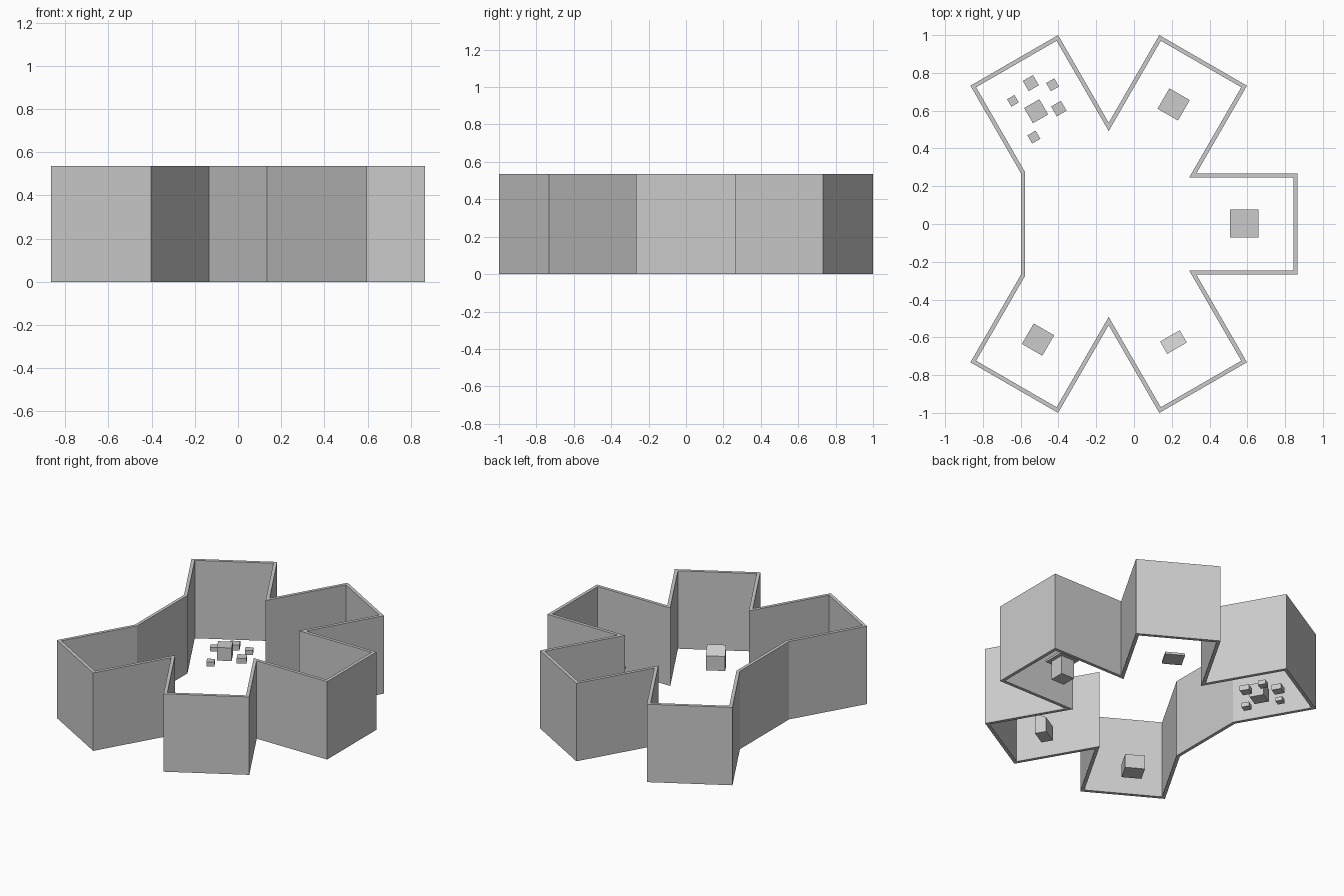
import bpy, bmesh
from math import radians, cos, sin, sqrt
from mathutils import Vector

if "Cube" in bpy.data.objects:
    bpy.data.objects.remove(bpy.data.objects["Cube"])

S = 2 / (2 + sqrt(3))      # room side, also wall height
CX = -S / 4                # centre of the hexagonal hall
T = 0.022                  # wall thickness


def make_object(name, bm):
    bmesh.ops.recalc_face_normals(bm, faces=bm.faces)
    mesh = bpy.data.meshes.new(name)
    bm.to_mesh(mesh)
    bm.free()
    obj = bpy.data.objects.new(name, mesh)
    bpy.context.collection.objects.link(obj)
    return obj


def block(name, x, y, size, angle=0, z=0, slope=0):
    """Box standing at height z; slope lifts the local +x edge of its top."""
    bm = bmesh.new()
    bmesh.ops.create_cube(bm, size=1)
    for v in bm.verts:
        lift = slope if v.co.z > 0 and v.co.x > 0 else 0
        v.co = Vector((v.co.x * size[0], v.co.y * size[1],
                       (v.co.z + 0.5) * size[2] + lift))
    obj = make_object(name, bm)
    obj.location = (x, y, z)
    obj.rotation_euler.z = radians(angle)
    return obj


def hex_point(deg):
    return Vector((CX + S * cos(radians(deg)), S * sin(radians(deg))))


# Wall outline: a hexagonal hall with square rooms on five sides
outline = []
for a in (-120, -60, 0, 60, 120):
    out = Vector((cos(radians(a)), sin(radians(a)))) * S
    p, q = hex_point(a - 30), hex_point(a + 30)
    if a == -120:
        outline.append(p)
    outline += [p + out, q + out, q]

# Mitred inner outline
inner = []
n = len(outline)
for i, p in enumerate(outline):
    d1 = (p - outline[i - 1]).normalized()
    d2 = (outline[(i + 1) % n] - p).normalized()
    n1, n2 = Vector((-d1.y, d1.x)), Vector((-d2.y, d2.x))
    inner.append(p + (n1 + n2) * T / (1 + n1.dot(n2)))

# Outer walls, open at top and bottom
bm = bmesh.new()
rings = [[bm.verts.new((p.x, p.y, z)) for p in loop]
         for loop, z in ((outline, 0), (outline, S), (inner, S), (inner, 0))]
for k in range(4):
    r0, r1 = rings[k], rings[(k + 1) % 4]
    for i in range(n):
        j = (i + 1) % n
        bm.faces.new((r0[i], r0[j], r1[j], r1[i]))
make_object("walls", bm)

# Pedestal with overhanging plate in the right room
block("pedestal_base", 0.583, 0.003, (0.10, 0.10, 0.13))
block("pedestal_top", 0.583, 0.003, (0.15, 0.15, 0.014), z=0.128)

# Floor pad, crate and sloped console in the other rooms
block("floor_pad", 0.21, 0.633, (0.125, 0.125, 0.015), 60)
block("crate", -0.508, -0.612, (0.125, 0.125, 0.095), 240)
block("console", 0.209, -0.625, (0.075, 0.12, 0.10), -60, slope=0.045)

# Cluster of boxes: one large, five small
block("large_box", -0.518, 0.597, (0.093, 0.093, 0.09), 120)
for i, (x, y, s) in enumerate(((-0.546, 0.746, 0.062), (-0.431, 0.737, 0.05),
                               (-0.641, 0.652, 0.045), (-0.398, 0.611, 0.06),
                               (-0.530, 0.460, 0.05))):
    block(f"small_box_{i + 1}", x, y, (s, s, s * 0.6), 120)
